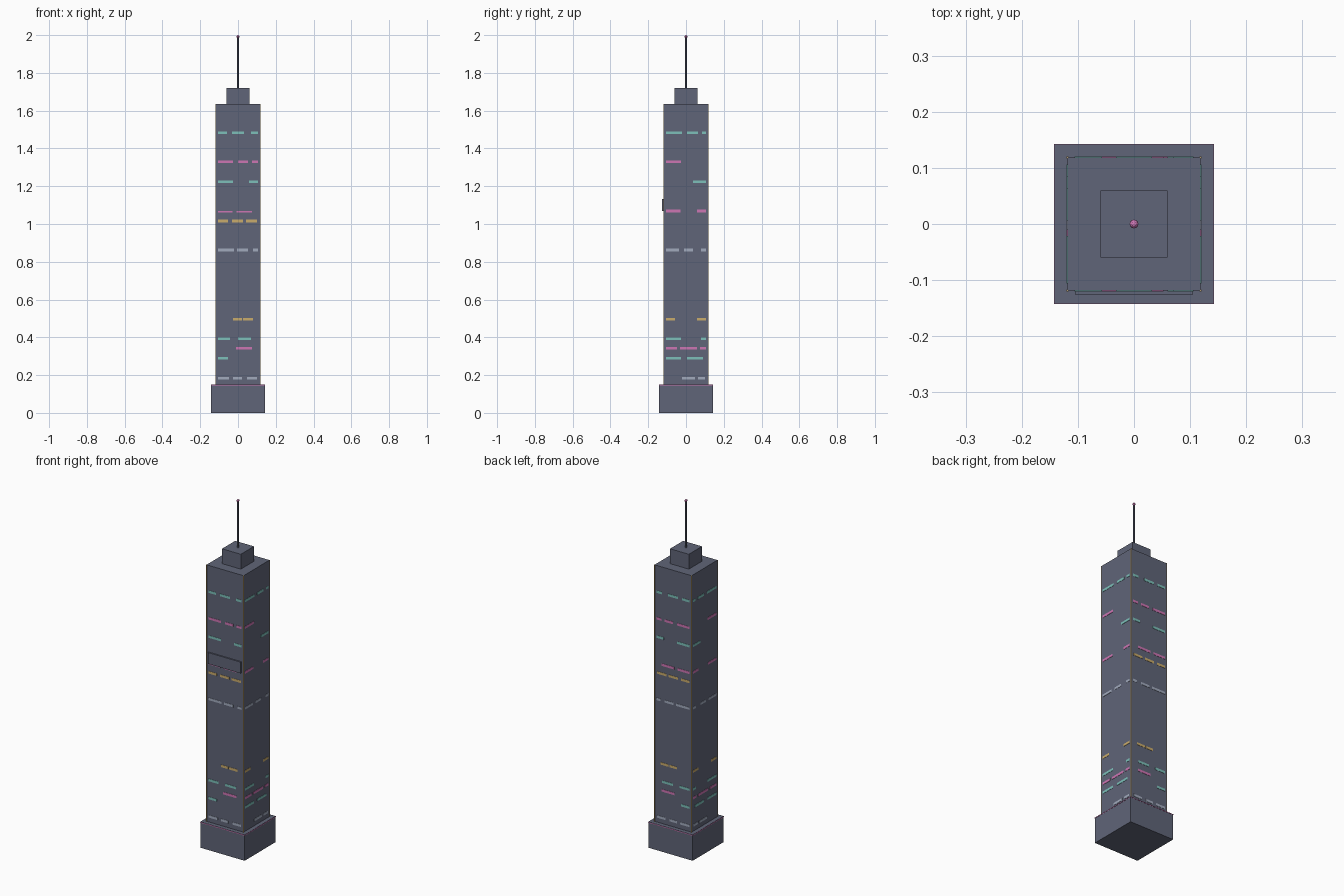
import bpy

cube = bpy.data.objects.get("Cube")
if cube:
    bpy.data.objects.remove(cube)


def material(name, rgb):
    """Flat colour given as display values from 0 to 255."""
    linear = [((c / 255 + 0.055) / 1.055) ** 2.4 for c in rgb] + [1]
    mat = bpy.data.materials.new(name)
    mat.use_nodes = True
    mat.diffuse_color = linear
    bsdf = mat.node_tree.nodes["Principled BSDF"]
    bsdf.inputs["Base Color"].default_value = linear
    bsdf.inputs["Roughness"].default_value = 0.8
    return mat


SLATE = material("slate grey", (96, 101, 120))
TEAL = material("teal light", (125, 192, 186))
PINK = material("pink light", (206, 118, 180))
GOLD = material("gold light", (202, 172, 108))
PALE = material("pale blue light", (162, 171, 190))


def box(name, mat, x, y, z):
    """Box from (low, high) ranges on each axis."""
    ranges = (x, y, z)
    bpy.ops.mesh.primitive_cube_add(size=1, location=[(a + b) / 2 for a, b in ranges])
    obj = bpy.context.object
    obj.name = name
    obj.scale = [b - a for a, b in ranges]
    bpy.ops.object.transform_apply(location=False, rotation=False, scale=True)
    obj.data.materials.append(mat)
    return obj


def block(name, mat, half, low, high):
    return box(name, mat, (-half, half), (-half, half), (low, high))


# Stacked masses
BODY = 0.1185
ROOF = 1.634
block("base", SLATE, 0.142, 0, 0.15)
block("base_trim", PINK, 0.143, 0.145, 0.149)
block("tower", SLATE, BODY, 0.15, ROOF)
block("roof_box", SLATE, 0.06, ROOF, 1.72)

# Glowing strips on the four corners
for sx, side in ((1, "left"), (-1, "right")):
    for sy, end in ((1, "back"), (-1, "front")):
        cx, cy = sx * BODY, sy * BODY
        t = 0.0018
        box(f"{end}_{side}_corner_strip", GOLD, (cx - t, cx + t), (cy - t, cy + t),
            (0.15, ROOF))

# Sign board on the front
box("sign_board", SLATE, (-0.105, 0.105), (-0.126, -BODY), (1.068, 1.133))

# Lit window rows: height, colour, spans on front/back and on the sides,
# each span in percent of the usable face width
ROWS = (
    (1.483, TEAL, ((0, 23), (35, 65), (83, 100)), ((0, 40), (53, 80), (90, 100))),
    (1.329, PINK, ((0, 38), (50, 75), (85, 100)), ((0, 38),)),
    (1.223, TEAL, ((0, 38), (78, 100)), ((68, 100),)),
    (1.069, PINK, ((0, 36), (46, 85)), ((0, 36), (78, 100))),
    (1.016, GOLD, ((0, 25), (35, 63), (70, 98)), ()),
    (0.862, PALE, ((0, 40), (48, 75), (88, 100)), ((0, 33), (45, 68), (88, 100))),
    (0.496, GOLD, ((38, 60), (63, 88)), ((0, 23), (78, 100))),
    (0.393, TEAL, ((0, 30), (50, 83)), ((0, 38), (88, 100))),
    (0.342, PINK, ((45, 85),), ((0, 28), (35, 78), (85, 100))),
    (0.289, TEAL, ((0, 25),), ((0, 38), (53, 93))),
    (0.183, PALE, ((0, 28), (38, 60), (73, 98)), ((40, 73), (80, 98))),
)
MARGIN = 0.106


def along(percent):
    return MARGIN * (percent / 50 - 1)


for z, mat, front_spans, side_spans in ROWS:
    height = (z - 0.007, z + 0.007)
    for sign in (-1, 1):
        depth = sorted((sign * BODY, sign * (BODY + 0.0015)))
        for a, b in front_spans:
            face = "front" if sign < 0 else "back"
            box(f"{face}_window", mat, (along(a), along(b)), depth, height)
        for a, b in side_spans:
            face = "right" if sign < 0 else "left"
            box(f"{face}_window", mat, depth, (along(a), along(b)), height)

# Antenna with a beacon on its tip
bpy.ops.mesh.primitive_cylinder_add(vertices=8, radius=0.004, depth=0.27,
                                    location=(0, 0, 1.855))
antenna = bpy.context.object
antenna.name = "antenna"
antenna.data.materials.append(SLATE)

bpy.ops.mesh.primitive_uv_sphere_add(segments=8, ring_count=6, radius=0.008,
                                     location=(0, 0, 1.992))
beacon = bpy.context.object
beacon.name = "beacon"
beacon.data.materials.append(PINK)
